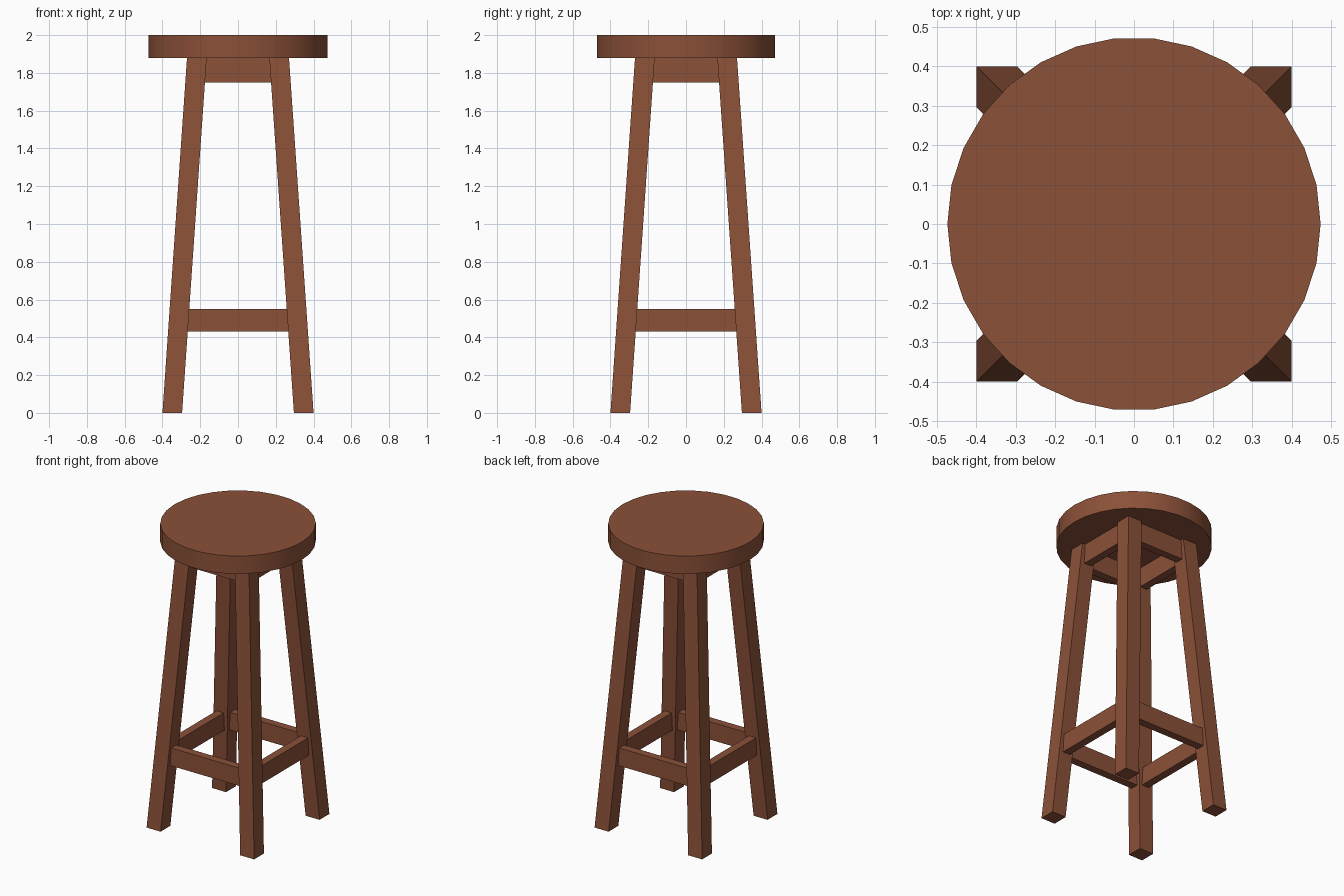
import bpy, bmesh, math

if "Cube" in bpy.data.objects:
    bpy.data.objects.remove(bpy.data.objects["Cube"])

# One brown wood colour
wood = bpy.data.materials.new("brown wood")
wood.diffuse_color = (0.26, 0.082, 0.04, 1)
wood.use_nodes = True
wood.node_tree.nodes["Principled BSDF"].inputs["Base Color"].default_value = wood.diffuse_color

SEAT_BOTTOM = 1.88


def finish(bm, name):
    bmesh.ops.recalc_face_normals(bm, faces=bm.faces)
    mesh = bpy.data.meshes.new(name)
    bm.to_mesh(mesh)
    bm.free()
    mesh.materials.append(wood)
    obj = bpy.data.objects.new(name, mesh)
    bpy.context.collection.objects.link(obj)
    return obj


def leg(name, sx, sy):
    # Cube sheared so the foot stands outside the top
    bm = bmesh.new()
    bmesh.ops.create_cube(bm, size=1)
    for v in bm.verts:
        top = v.co.z > 0
        centre = 0.218 if top else 0.348
        v.co = (sx * centre + v.co.x * 0.104, sy * centre + v.co.y * 0.104,
                SEAT_BOTTOM if top else 0)
    finish(bm, name)


def rail(name, side, offset, z0, z1, half_low, half_high):
    # Horizontal board between two legs, ends cut to the leg slope
    bm = bmesh.new()
    bmesh.ops.create_cube(bm, size=1)
    for v in bm.verts:
        top = v.co.z > 0
        along = math.copysign(half_high if top else half_low, v.co.x)
        across = -offset + v.co.y * 0.053
        c, s = [(1, 0), (0, 1), (-1, 0), (0, -1)][side]
        v.co = (along * c - across * s, along * s + across * c, z1 if top else z0)
    finish(bm, name)


# Round seat, 30 sides
bpy.ops.mesh.primitive_cylinder_add(vertices=30, radius=0.474, depth=2 - SEAT_BOTTOM,
                                    location=(0, 0, (2 + SEAT_BOTTOM) / 2),
                                    rotation=(0, 0, math.pi / 2))
seat = bpy.context.object
seat.name = "seat"
seat.data.materials.append(wood)
bpy.ops.object.shade_smooth_by_angle(angle=math.radians(30))

# Four splayed legs
for fb, sy in (("front", -1), ("back", 1)):
    for lr, sx in (("left", -1), ("right", 1)):
        leg(f"{fb}_{lr}_leg", sx, sy)

# Footrest rails low down and apron boards under the seat
for i, side in enumerate(("front", "right", "back", "left")):
    rail(side + "_footrest", i, 0.314, 0.43, 0.55, 0.275, 0.267)
    rail(side + "_apron", i, 0.222, 1.75, SEAT_BOTTOM, 0.185, 0.176)
